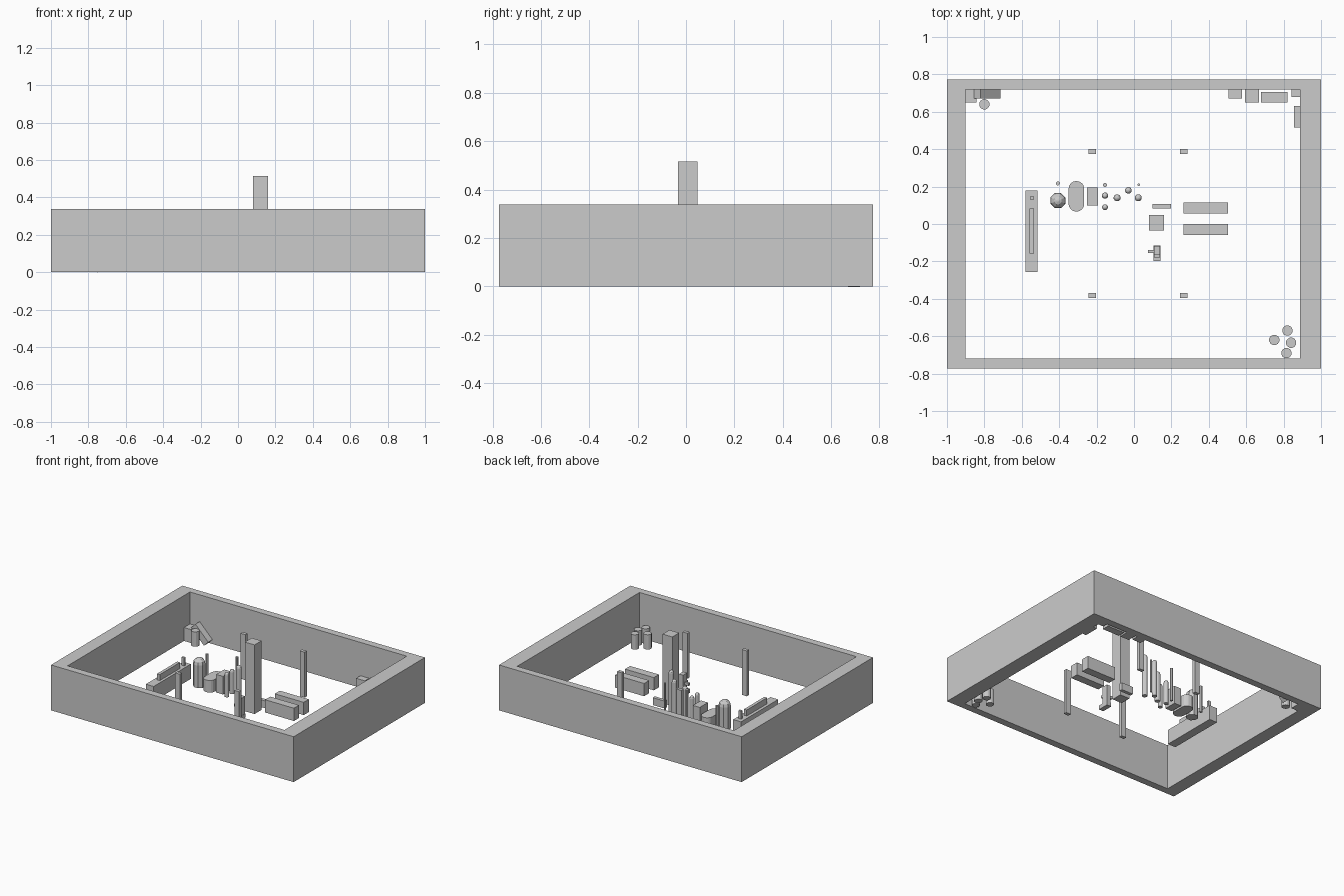
import bpy, bmesh, math
from mathutils import Matrix

if "Cube" in bpy.data.objects:
    bpy.data.objects.remove(bpy.data.objects["Cube"])


def finish(name, bm):
    bmesh.ops.recalc_face_normals(bm, faces=bm.faces)
    me = bpy.data.meshes.new(name)
    bm.to_mesh(me)
    bm.free()
    ob = bpy.data.objects.new(name, me)
    bpy.context.collection.objects.link(ob)
    return ob


def box(name, x0, x1, y0, y1, z0, z1, tilt=0):
    bm = bmesh.new()
    bmesh.ops.create_cube(bm, size=1, matrix=Matrix.Diagonal((x1 - x0, y1 - y0, z1 - z0, 1)))
    ob = finish(name, bm)
    ob.location = ((x0 + x1) / 2, (y0 + y1) / 2, (z0 + z1) / 2)
    ob.rotation_euler.y = tilt
    return ob


def prism(name, pts, z0, z1):
    bm = bmesh.new()
    f = bm.faces.new([bm.verts.new((x, y, z0)) for x, y in pts])
    r = bmesh.ops.extrude_face_region(bm, geom=[f])
    bmesh.ops.translate(bm, vec=(0, 0, z1 - z0),
                        verts=[v for v in r["geom"] if isinstance(v, bmesh.types.BMVert)])
    if not f.is_valid or len(bm.faces) == len(pts) + 1:
        bm.faces.new([v for v in bm.verts if abs(v.co.z - z0) < 1e-6])
    return finish(name, bm)


def column(name, x, y, r, h, sides=12, dome=False):
    # stacked rings, with the upper part rounded when domed
    rings = [(r, 0), (r, h)]
    if dome:
        rings = [(r, 0)] + [(r * math.cos(a), h - r + r * math.sin(a))
                            for a in (0, math.pi / 6, math.pi / 3, math.pi * .46)]
    bm = bmesh.new()
    loops = [[bm.verts.new((q * math.cos((i + .5) * math.tau / sides),
                            q * math.sin((i + .5) * math.tau / sides), z))
              for i in range(sides)] for q, z in rings]
    for a, b in zip(loops, loops[1:]):
        for i in range(sides):
            j = (i + 1) % sides
            bm.faces.new((a[i], a[j], b[j], b[i]))
    bm.faces.new(loops[0][::-1])
    bm.faces.new(loops[-1])
    ob = finish(name, bm)
    ob.location = (x, y, 0)
    return ob


# Perimeter wall: rectangular ring, open floor
bm = bmesh.new()
outer = [(-1, -.773), (1, -.773), (1, .773), (-1, .773)]
inner = [(-.9, -.72), (.887, -.72), (.887, .72), (-.9, .72)]
ring = [[bm.verts.new((x, y, z)) for x, y in p]
        for p, z in ((outer, 0), (outer, .338), (inner, .338), (inner, 0))]
for k in range(4):
    a, b = ring[k], ring[(k + 1) % 4]
    for i in range(4):
        j = (i + 1) % 4
        bm.faces.new((a[i], a[j], b[j], b[i]))
finish("perimeter_wall", bm)

# Central tower and four supporting posts
box("central_tower", .08, .16, -.034, .047, 0, .515)
for x in (-.222, .267):
    for y in (-.383, .388):
        box("post", x - .02, x + .02, y - .013, y + .013, 0, .338)

# Long bench with rail and block on top
box("bench", -.58, -.515, -.257, .18, 0, .11)
box("bench_rail", -.558, -.535, -.157, .082, .11, .155)
box("bench_block", -.556, -.535, .13, .146, .11, .17)

# Large domed tank and rounded vat
column("domed_tank", -.407, .125, .043, .21, 8, True)
pts = []
for i in range(18):
    s = i // 9
    a = math.pi * (i - s) / 8 if s == 0 else math.pi + math.pi * (i - 9) / 8
    pts.append((-.308 + .042 * math.cos(a), (.188 if s == 0 else .108) + .042 * math.sin(a)))
prism("rounded_vat", pts, 0, .09)
box("cabinet", -.25, -.193, .10, .195, 0, .135)

# Slender vessels and pipes
for x, y, r, h in ((-.155, .152, .017, .18), (-.155, .09, .016, .18), (-.09, .14, .019, .23),
                   (-.03, .18, .018, .28), (.023, .14, .019, .32)):
    column("vessel", x, y, r, h, 12, True)
for x, y, r, h in ((-.407, .217, .011, .20), (-.155, .208, .011, .25), (.025, .21, .007, .25)):
    column("pipe", x, y, r, h, 8)

# Low box and two raised trunks beside the tower
box("low_box", .10, .198, .083, .108, 0, .055)
for y in (.055, -.06):
    box("raised_trunk", .265, .503, y, y + .06, .05, .145)

# Small stand with base, upright, bar and side arm
box("stand_base", .105, .142, -.198, -.115, 0, .03)
box("stand_upright", .107, .14, -.165, -.118, .03, .16)
box("stand_bar", .107, .14, -.178, -.165, .08, .10)
box("stand_arm", .075, .107, -.155, -.138, .08, .10)

# Corner clutter: crates, leaning crate and drums
for x0, x1, y0, y1, h in ((-.9, -.842, .65, .72, .10), (.505, .577, .67, .72, .09),
                          (.593, .667, .65, .72, .10), (.68, .82, .65, .705, .08),
                          (.842, .887, .68, .72, .09), (.855, .887, .515, .63, .08)):
    box("crate", x0, x1, y0, y1, 0, h)
box("leaning_crate", -.860, -.710, .67, .72, .043, .093, math.radians(45))
for x, y in ((-.8, .64), (.75, -.62), (.82, -.57), (.84, -.635), (.815, -.69)):
    column("drum", x, y, .028, .11)
